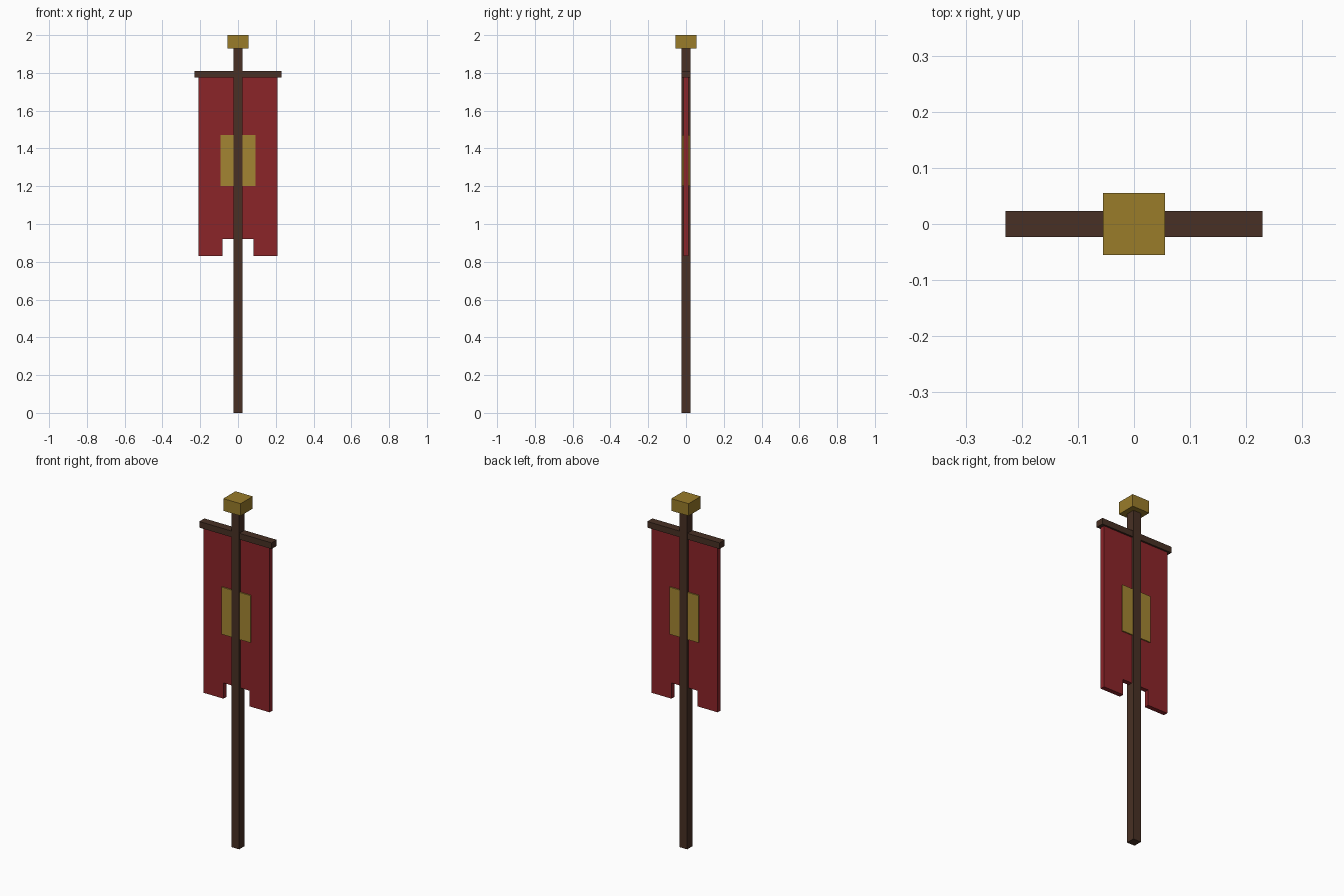
import bpy
import bmesh

if "Cube" in bpy.data.objects:
    bpy.data.objects.remove(bpy.data.objects["Cube"])


def material(name, rgb):
    m = bpy.data.materials.new(name)
    m.diffuse_color = (*rgb, 1.0)
    m.use_nodes = True
    m.node_tree.nodes["Principled BSDF"].inputs["Base Color"].default_value = m.diffuse_color
    return m


def prism(name, profile, half_depth, mat):
    """Extrude an x-z outline symmetrically along y."""
    bm = bmesh.new()
    face = bm.faces.new([bm.verts.new((x, -half_depth, z)) for x, z in profile])
    new = bmesh.ops.extrude_face_region(bm, geom=[face])["geom"]
    verts = [v for v in new if isinstance(v, bmesh.types.BMVert)]
    bmesh.ops.translate(bm, vec=(0, 2 * half_depth, 0), verts=verts)
    bmesh.ops.recalc_face_normals(bm, faces=bm.faces)
    mesh = bpy.data.meshes.new(name)
    bm.to_mesh(mesh)
    bm.free()
    mesh.materials.append(mat)
    obj = bpy.data.objects.new(name, mesh)
    bpy.context.collection.objects.link(obj)
    return obj


def block(name, half_x, half_y, z0, z1, mat):
    outline = [(-half_x, z0), (half_x, z0), (half_x, z1), (-half_x, z1)]
    return prism(name, outline, half_y, mat)


wood = material("dark_wood", (0.065, 0.030, 0.018))
red = material("red_cloth", (0.26, 0.018, 0.022))
brass = material("brass", (0.32, 0.20, 0.023))
gold = material("gold_cloth", (0.37, 0.235, 0.032))

# Pole, crossbar and finial
block("pole", 0.025, 0.025, 0.0, 1.93, wood)
block("crossbar", 0.229, 0.023, 1.775, 1.81, wood)
block("finial", 0.055, 0.055, 1.93, 2.0, brass)

# Banner cloth with a square notch in its lower edge
right_half = [(0.083, 0.92), (0.083, 0.83), (0.21, 0.83), (0.21, 1.775)]
outline = right_half + [(-x, z) for x, z in reversed(right_half)]
prism("banner_cloth", outline, 0.013, red)

# Emblem panel standing proud of both cloth faces
block("emblem", 0.092, 0.02, 1.2, 1.47, gold)
